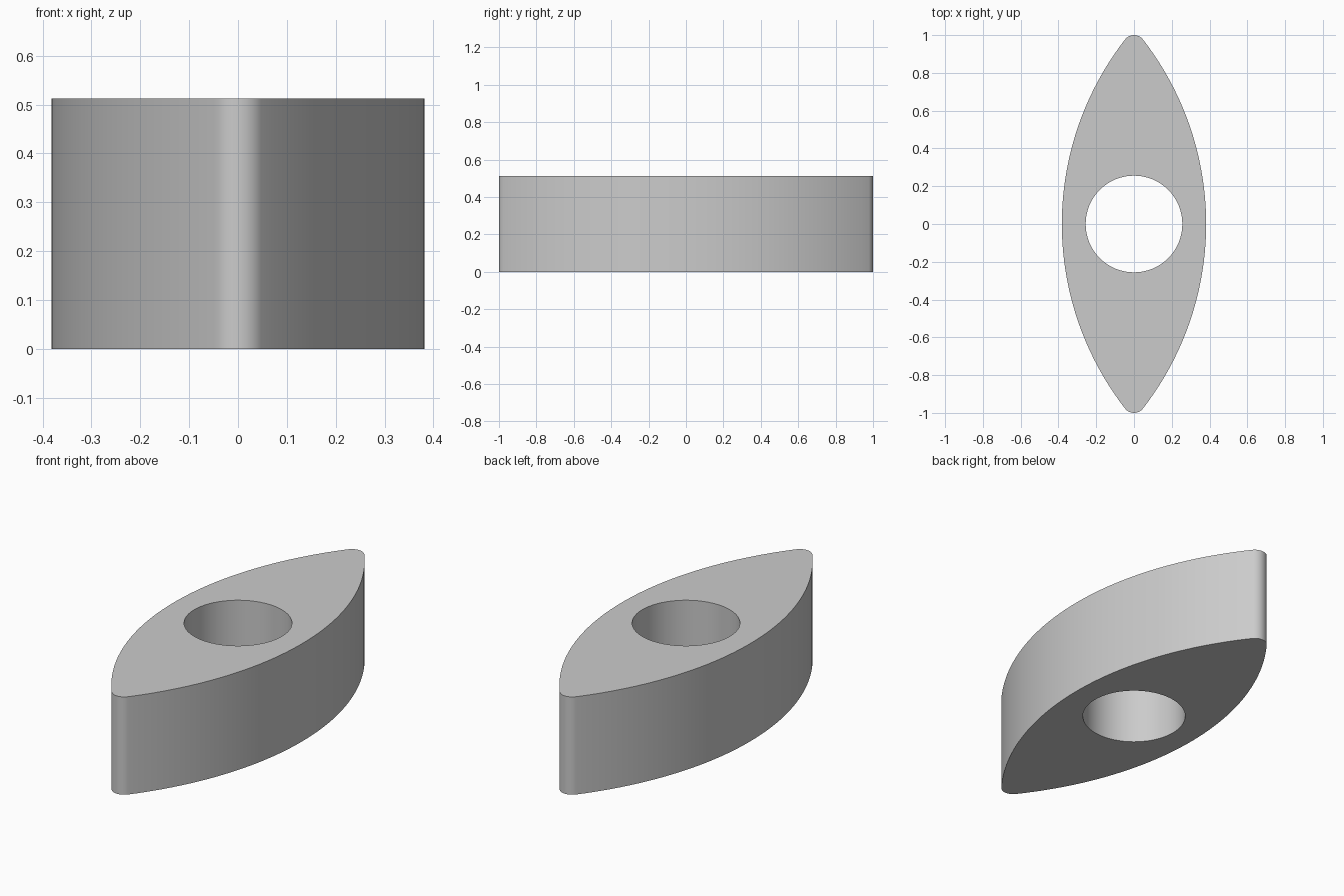
import bpy, bmesh
from math import sin, cos, pi, asin, radians

cube = bpy.data.objects.get("Cube")
if cube:
    bpy.data.objects.remove(cube, do_unlink=True)

HALF_WIDTH, HALF_LENGTH, HEIGHT = 0.382, 1.0, 0.512
HOLE_RADIUS, TIP_RADIUS = 0.256, 0.06

# Side arc radius that makes the sides tangent to the rounded tips
tip_y = HALF_LENGTH - TIP_RADIUS
side_radius = (HALF_WIDTH**2 + tip_y**2 - TIP_RADIUS**2) / (2 * (HALF_WIDTH - TIP_RADIUS))
join = asin(tip_y / (side_radius - TIP_RADIUS))


def arc(cx, cy, radius, start, end, steps):
    """Points along an arc, leaving out the last one."""
    angles = [start + (end - start) * i / steps for i in range(steps)]
    return [(cx + radius * cos(a), cy + radius * sin(a)) for a in angles]


def add_loop(bm, points):
    verts = [bm.verts.new((x, y, 0)) for x, y in points]
    return [bm.edges.new((v, verts[i - 1])) for i, v in enumerate(verts)]


# Lens outline: one side and one tip, then the same turned half way round
half = arc(HALF_WIDTH - side_radius, 0, side_radius, -join, join, 48)
half += arc(0, tip_y, TIP_RADIUS, join, pi - join, 16)
outline = half + [(-x, -y) for x, y in half]
hole = arc(0, 0, HOLE_RADIUS, 0, 2 * pi, 64)

# Fill between outline and hole, then extrude upward
bm = bmesh.new()
edges = add_loop(bm, outline) + add_loop(bm, hole)
bmesh.ops.triangle_fill(bm, edges=edges, use_beauty=True)
top = bmesh.ops.extrude_face_region(bm, geom=bm.faces[:], use_keep_orig=True)
bmesh.ops.translate(bm, vec=(0, 0, HEIGHT),
                    verts=[g for g in top["geom"] if isinstance(g, bmesh.types.BMVert)])
bmesh.ops.recalc_face_normals(bm, faces=bm.faces[:])
mesh = bpy.data.meshes.new("lens_block")
bm.to_mesh(mesh)
bm.free()

# Plain grey material
grey = bpy.data.materials.new("light grey")
grey.use_nodes = True
colour = (0.6, 0.6, 0.6, 1)
grey.diffuse_color = colour
grey.node_tree.nodes["Principled BSDF"].inputs["Base Color"].default_value = colour
mesh.materials.append(grey)

block = bpy.data.objects.new("lens_block", mesh)
bpy.context.collection.objects.link(block)
bpy.ops.object.select_all(action="DESELECT")
block.select_set(True)
bpy.context.view_layer.objects.active = block
bpy.ops.object.shade_smooth_by_angle(angle=radians(30))
